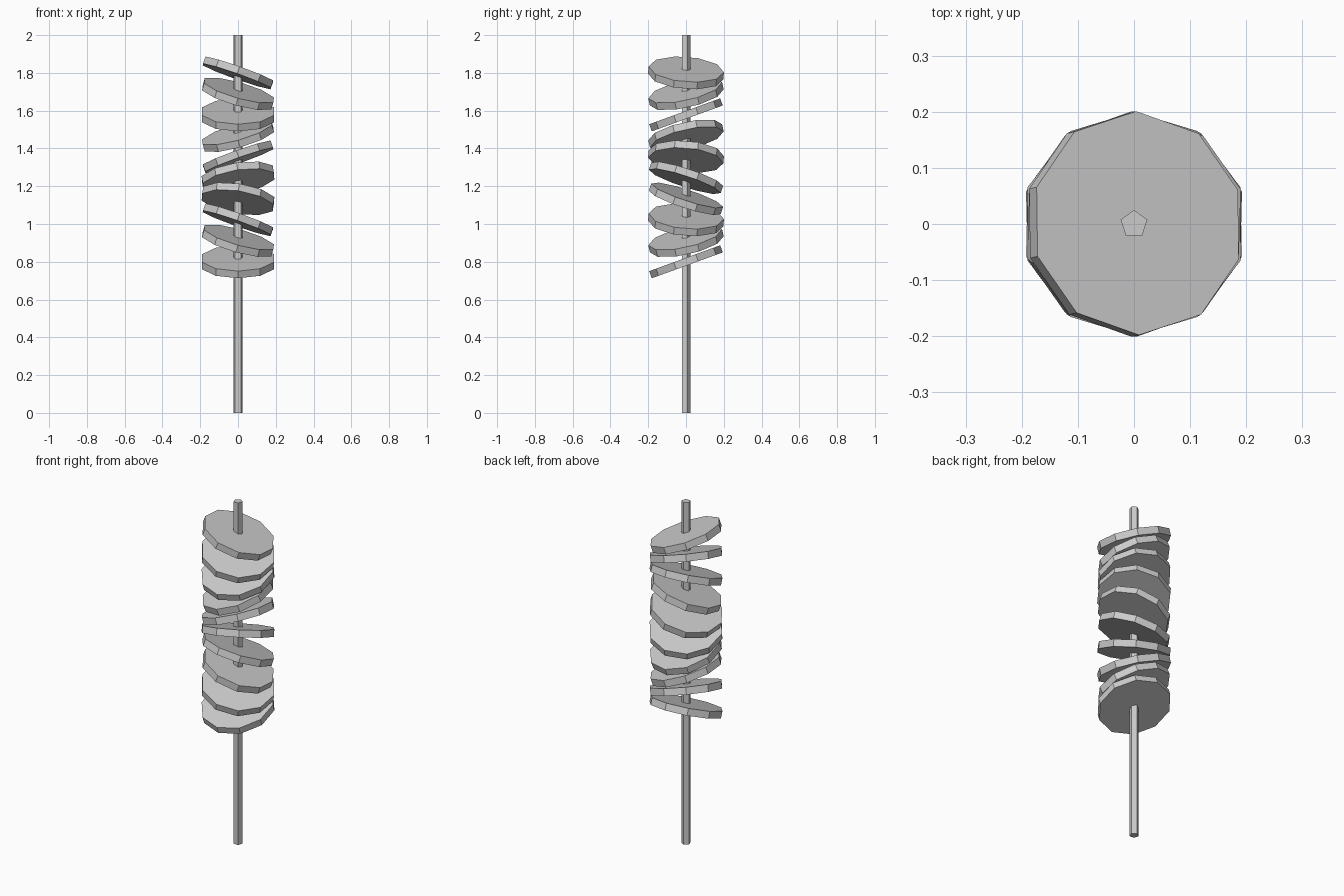
import bpy
from math import radians, sin, cos
from mathutils import Matrix, Vector

if "Cube" in bpy.data.objects:
    bpy.data.objects.remove(bpy.data.objects["Cube"])


def cylinder(name, sides, radius, depth, z, rotation=(0, 0, 0)):
    bpy.ops.mesh.primitive_cylinder_add(vertices=sides, radius=radius, depth=depth,
                                        location=(0, 0, z), rotation=rotation)
    obj = bpy.context.object
    obj.name = name
    return obj


# Skewer stick, pentagonal
cylinder("stick", 5, 0.025, 2.0, 1.0)

# Ten tilted slices whose lean direction winds around the stick
COUNT = 10
TILT = radians(20)
for i in range(COUNT):
    lean = radians(-90 + i * 360 / 7)
    axis = Vector((-sin(lean), cos(lean), 0))
    rot = Matrix.Rotation(TILT, 3, axis).to_euler()
    cylinder(f"slice_{i + 1}", 10, 0.2, 0.04, 0.8 + i / (COUNT - 1), rot)
